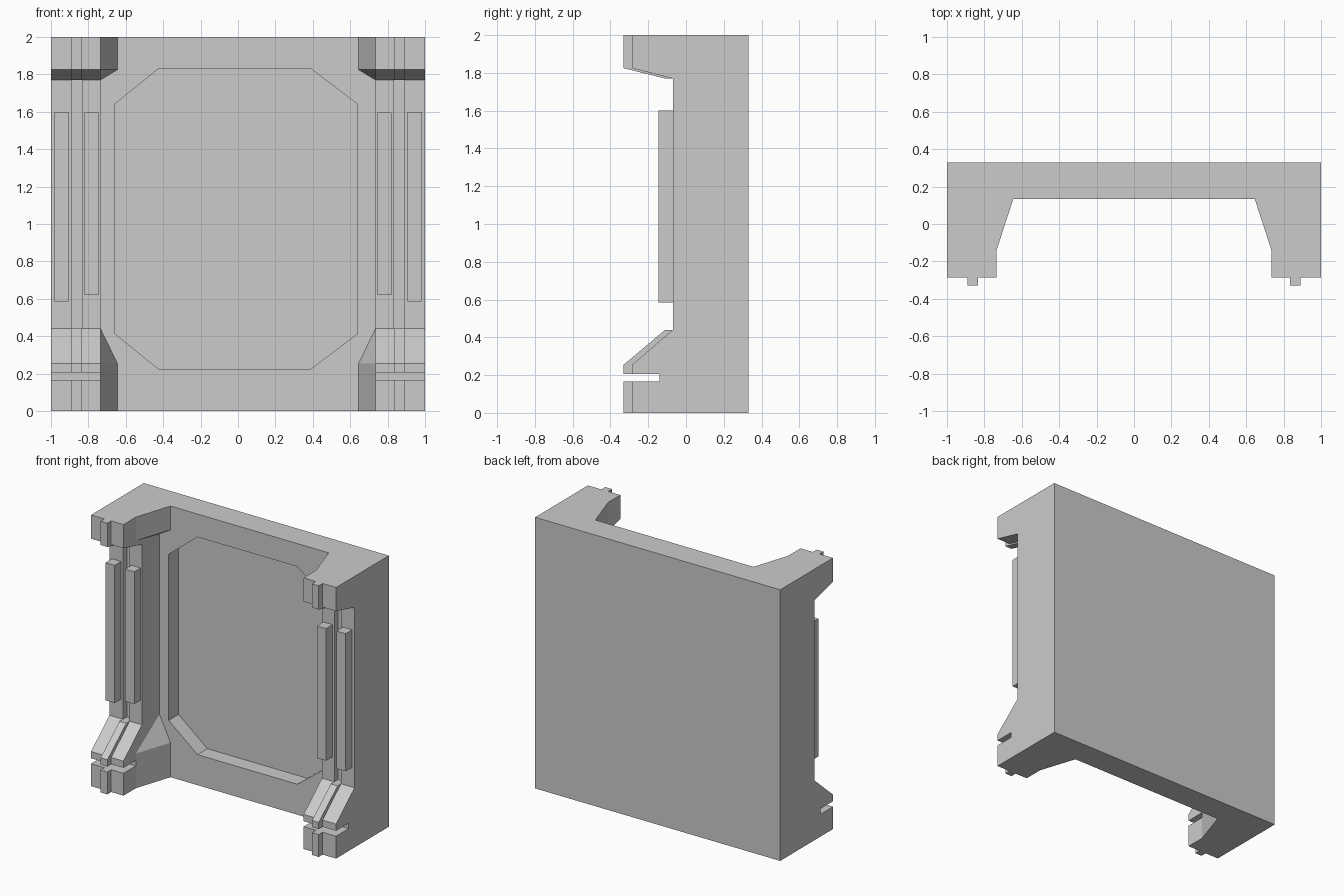
import bpy
import bmesh

if "Cube" in bpy.data.objects:
    bpy.data.objects.remove(bpy.data.objects["Cube"])


def make_object(name, bm, mirror=False):
    bmesh.ops.recalc_face_normals(bm, faces=bm.faces)
    mesh = bpy.data.meshes.new(name)
    bm.to_mesh(mesh)
    bm.free()
    obj = bpy.data.objects.new(name, mesh)
    bpy.context.collection.objects.link(obj)
    if mirror:
        mod = obj.modifiers.new("Mirror", 'MIRROR')
        mod.use_mirror_merge = False
    return obj


def prism(name, pts, lo, hi, axis, mirror=False):
    """Extrude a 2D outline along x (points are y, z) or y (points are x, z)."""
    bm = bmesh.new()

    def place(p, d):
        return (d, p[0], p[1]) if axis == 'x' else (p[0], d, p[1])

    a = [bm.verts.new(place(p, lo)) for p in pts]
    b = [bm.verts.new(place(p, hi)) for p in pts]
    bm.faces.new(a)
    bm.faces.new(b[::-1])
    for i in range(len(pts)):
        j = (i + 1) % len(pts)
        bm.faces.new((a[i], a[j], b[j], b[i]))
    return make_object(name, bm, mirror)


def rect(a0, a1, b0, b1):
    return [(a0, b0), (a1, b0), (a1, b1), (a0, b1)]


BACK, PANEL, WALL_X = 0.33, 0.135, 0.735

# Back panel with an octagonal recess
panel = prism("back_panel", rect(-WALL_X, WALL_X, 0, 2), PANEL, BACK, 'y')
octagon = [(-0.66, 0.415), (-0.425, 0.225), (0.39, 0.225), (0.64, 0.415),
           (0.64, 1.64), (0.39, 1.83), (-0.425, 1.83), (-0.66, 1.64)]
cutter = prism("recess_cutter", octagon, 0.0, 0.25, 'y')
cutter.hide_render = True
mod = panel.modifiers.new("Recess", 'BOOLEAN')
mod.operation = 'DIFFERENCE'
mod.solver = 'EXACT'
mod.object = cutter
bpy.context.view_layer.objects.active = panel
bpy.ops.object.modifier_apply(modifier=mod.name)
bpy.data.objects.remove(cutter, do_unlink=True)


def pillar_outline(front, ramp_end, shaft):
    """Side outline of a pillar strip: slotted foot, ramp, shaft, cornice."""
    return [(BACK, 0), (front, 0), (front, 0.165), (-0.14, 0.165), (-0.14, 0.205),
            (front, 0.205), (front, 0.255), (ramp_end, 0.44), (shaft, 0.44),
            (shaft, 1.77), (ramp_end, 1.77), (front, 1.825), (front, 2), (BACK, 2)]


# Pillars: two plain strips with a centre rib that sinks to a groove in the shaft
plain = [p for i, p in enumerate(pillar_outline(-0.285, -0.07, -0.07)) if i not in (8, 9)]
plain[7:9] = [(-0.07, 0.44), (-0.07, 1.77)]
prism("pillar_inner_strip", plain, WALL_X, 0.835, 'x', True)
prism("pillar_centre_rib", pillar_outline(-0.33, -0.11, -0.025), 0.835, 0.89, 'x', True)
prism("pillar_outer_strip", plain, 0.89, 1.0, 'x', True)

# Raised bars on the pillar shafts
prism("inner_bar", rect(0.745, 0.82, 0.62, 1.595), -0.145, -0.07, 'y', True)
prism("outer_bar", rect(0.905, 0.98, 0.585, 1.6), -0.145, -0.07, 'y', True)


# Corner braces between pillar and panel, with a slanted inner end
def brace(name, z_flat, z_edge, z_corner):
    bm = bmesh.new()
    tri = [(WALL_X, -0.14), (0.645, PANEL), (WALL_X, PANEL)]
    a = [bm.verts.new((x, y, z_flat)) for x, y in tri]
    b = [bm.verts.new((x, y, z)) for (x, y), z in zip(tri, (z_edge, z_edge, z_corner))]
    bm.faces.new(a)
    bm.faces.new(b[::-1])
    for i in range(3):
        j = (i + 1) % 3
        bm.faces.new((a[i], a[j], b[j], b[i]))
    make_object(name, bm, True)


brace("lower_brace", 0, 0.255, 0.44)
brace("upper_brace", 2, 1.825, 1.77)
